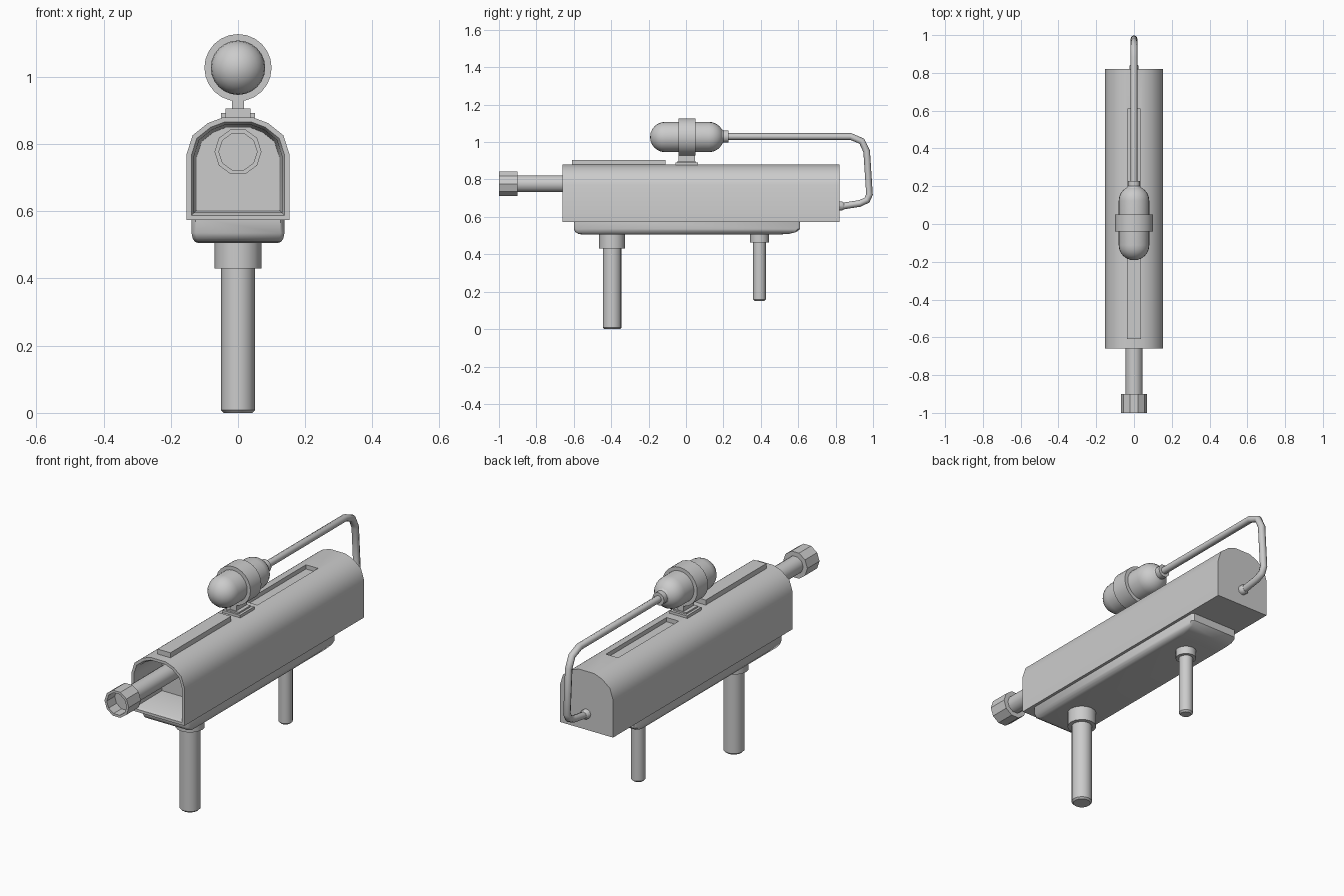
import bpy, bmesh
from math import sin, cos, pi, radians
from mathutils import Matrix, Vector

if "Cube" in bpy.data.objects:
    bpy.data.objects.remove(bpy.data.objects["Cube"])


def finish(name, bm, angle=35):
    bmesh.ops.remove_doubles(bm, verts=bm.verts, dist=1e-5)
    bmesh.ops.recalc_face_normals(bm, faces=bm.faces)
    me = bpy.data.meshes.new(name)
    bm.to_mesh(me)
    bm.free()
    ob = bpy.data.objects.new(name, me)
    bpy.context.collection.objects.link(ob)
    smooth(ob, angle)
    return ob


def select(ob):
    bpy.ops.object.select_all(action='DESELECT')
    ob.select_set(True)
    bpy.context.view_layer.objects.active = ob


def smooth(ob, angle=35):
    select(ob)
    bpy.ops.object.shade_smooth_by_angle(angle=radians(angle))


def loft(name, rings, angle=35):
    """Skin equal-length rings of points and cap both ends."""
    bm = bmesh.new()
    vs = [[bm.verts.new(p) for p in r] for r in rings]
    n = len(vs[0])
    for a, b in zip(vs, vs[1:]):
        for i in range(n):
            j = (i + 1) % n
            bm.faces.new((a[i], a[j], b[j], b[i]))
    bm.faces.new(vs[0])
    bm.faces.new(vs[-1])
    return finish(name, bm, angle)


def lathe(name, profile, loc, axis='Z', n=16, angle=35):
    """Revolve (radius, height) pairs; axis Y sends height along +y."""
    bm = bmesh.new()
    vs = []
    for r, h in profile:
        vs.append(bm.verts.new((r, 0, h)))
    es = [bm.edges.new(p) for p in zip(vs, vs[1:])]
    bmesh.ops.spin(bm, geom=vs + es, axis=(0, 0, 1), cent=(0, 0, 0),
                   steps=n, angle=2 * pi)
    if axis == 'Y':
        bm.transform(Matrix.Rotation(-pi / 2, 4, 'X'))
    bm.transform(Matrix.Translation(Vector(loc)))
    return finish(name, bm, angle)


def box(name, x, y0, y1, z0, z1):
    rect = [(-x, y0), (x, y0), (x, y1), (-x, y1)]
    return loft(name, [[(a, b, z) for a, b in rect] for z in (z0, z1)])


# body: arched shell, closed at the back, open cavity at the front
half = [(.153, .574), (.153, .77), (.135, .826), (.09, .862), (.045, .879)]
outline = half + [(-x, z) for x, z in reversed(half)]


def section(y, s):
    sx, sz = 1 - s / .153, 1 - s / .153
    return [(x * sx, y, .7265 + (z - .7265) * sz) for x, z in outline]


body = loft("body_shell", [section(.82, 0), section(-.66, 0),
                           section(-.66, .014), section(-.645, .022),
                           section(-.45, .03)], 40)

# rear groove cut into the top
cutter = box("groove_cutter", .035, .11, .61, .857, .95)
cutter.hide_render = True
mod = body.modifiers.new("groove", 'BOOLEAN')
mod.operation = 'DIFFERENCE'
mod.object = cutter
select(body)
bpy.ops.object.modifier_apply(modifier=mod.name)
bpy.data.objects.remove(cutter, do_unlink=True)
smooth(body, 40)

# raised strip on the front half of the top
box("top_strip", .037, -.61, -.11, .87, .905)


# base tray with rounded lower edges, longer slope at the rear
def tray(z, x, y0, y1):
    c = .012
    return [(x - c, y0, z), (x, y0 + c, z), (x, y1 - c, z), (x - c, y1, z),
            (c - x, y1, z), (-x, y1 - c, z), (-x, y0 + c, z), (c - x, y0, z)]


loft("base_tray", [tray(.58, .138, -.6, .61), tray(.535, .138, -.6, .61),
                   tray(.519, .135, -.592, .59), tray(.509, .128, -.575, .55),
                   tray(.505, .117, -.55, .48)], 45)

# legs with collars
for name, y, r, z0, cr, cz in (("front_leg", -.395, .05, 0, .07, .43),
                               ("rear_leg", .393, .034, .15, .05, .464)):
    lathe(name, [(0, z0), (r - .008, z0), (r, z0 + .008), (r, .51), (0, .51)],
          (0, y, 0))
    lathe(name + "_collar", [(0, cz), (cr, cz), (cr, .512), (0, .512)], (0, y, 0))

# barrel and hollow muzzle, ten-sided
lathe("barrel", [(0, -.93), (.046, -.93), (.046, -.44), (0, -.44)],
      (0, 0, .777), 'Y', 10, 40)
lathe("muzzle", [(0, -.935), (.057, -.935), (.057, -1), (.07, -1),
                 (.07, -.9), (0, -.9)], (0, 0, .777), 'Y', 10, 30)

# tank: capsule with a nozzle, wrapped by a ring
arc = [(.081 * cos(a), sin(a) * .08) for a in [i * pi / 12 for i in range(7)]]
lathe("tank", [(r, -.112 - h) for r, h in reversed(arc)] +
      [(r, .123 + h) for r, h in arc], (0, 0, 1.027), 'Y', 24, 40)
lathe("tank_ring", [(0, -.04), (.1, -.04), (.1, .05), (0, .05)],
      (0, 0, 1.027), 'Y', 24)
lathe("tank_nozzle", [(0, .16), (.045, .185), (.033, .2), (.033, .228), (0, .228)],
      (0, 0, 1.03), 'Y', 12)

# tank mount
box("mount_stem", .018, -.04, .047, .88, .96)
box("mount_block", .037, -.045, .05, .87, .9)
box("mount_plate", .05, -.055, .063, .865, .892)

# hose from the tank nozzle around to the back of the body
path = [(.2, 1.03), (.88, 1.03), (.94, 1.005), (.966, .95), (.981, .72),
        (.968, .69), (.93, .672), (.82, .655)]
cu = bpy.data.curves.new("hose", 'CURVE')
cu.dimensions = '3D'
cu.bevel_depth = .018
cu.bevel_resolution = 2
cu.use_fill_caps = True
sp = cu.splines.new('POLY')
sp.points.add(len(path) - 1)
for p, (y, z) in zip(sp.points, path):
    p.co = (0, y, z, 1)
hose = bpy.data.objects.new("hose", cu)
bpy.context.collection.objects.link(hose)
select(hose)
bpy.ops.object.convert(target='MESH')
smooth(bpy.context.object, 50)
lathe("hose_socket", [(0, .81), (.025, .81), (.025, .835), (.018, .845), (0, .845)],
      (0, 0, .658), 'Y', 10)
